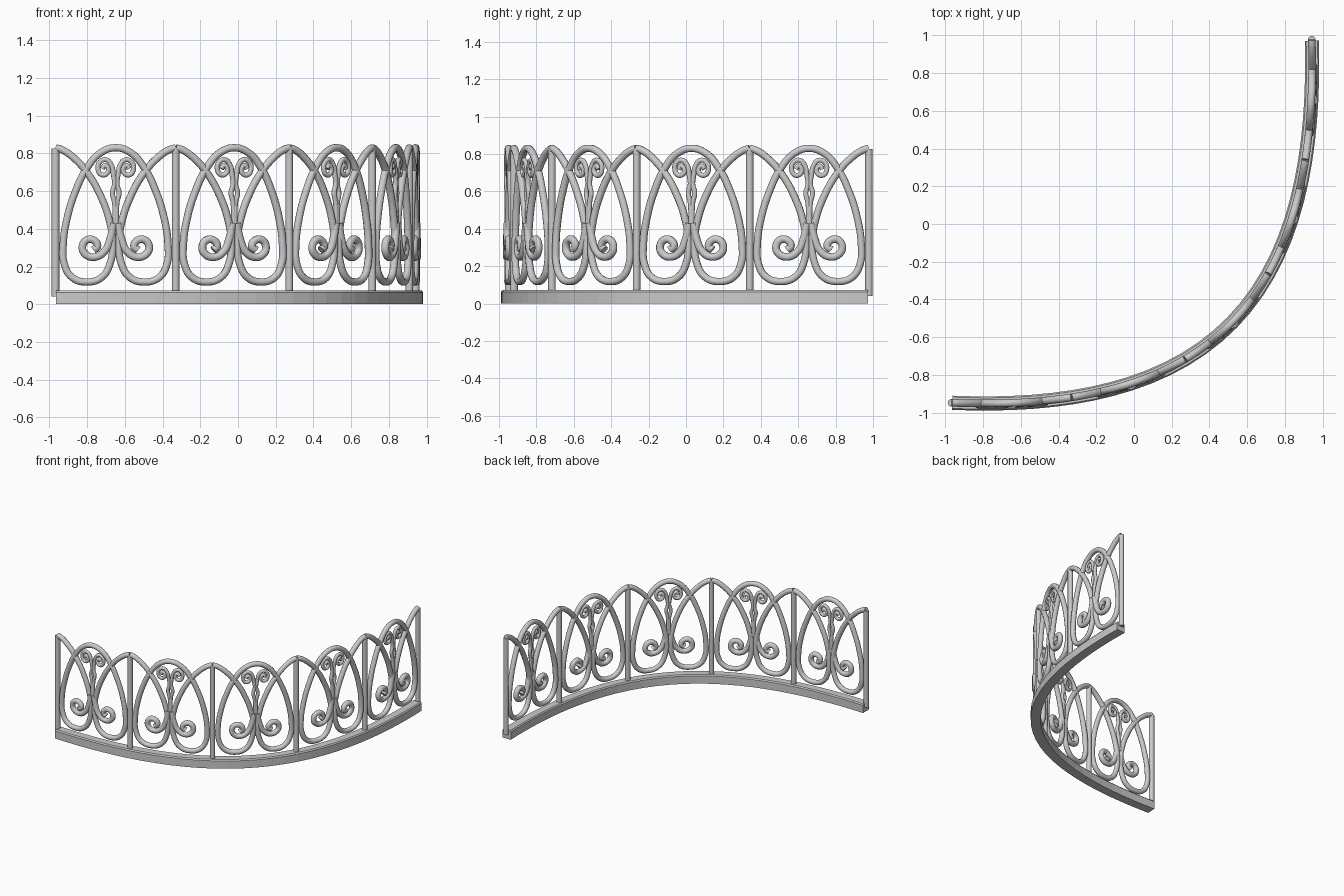
import bpy, bmesh, math
from mathutils import Vector
from mathutils.geometry import interpolate_bezier

if "Cube" in bpy.data.objects:
    bpy.data.objects.remove(bpy.data.objects["Cube"])

PANELS = 5
# plan-view guide curve, measured by arc length
guide = interpolate_bezier(Vector((-.968, -.948, 0)), Vector((.40, -1.007, 0)),
                           Vector((.982, -.41, 0)), Vector((.943, .978, 0)), 400)
dist = [0.0]
for a, b in zip(guide, guide[1:]):
    dist.append(dist[-1] + (b - a).length)
LENGTH = dist[-1]
PITCH = LENGTH / PANELS


def at(s, z=0.0, off=0.0):
    """Point at distance s along the guide, offset outward by off, at height z."""
    s = min(max(s, 0.0), LENGTH)
    i = next((k for k in range(1, len(dist)) if dist[k] >= s), len(dist) - 1)
    a, b = guide[i - 1], guide[i]
    d = (b - a).normalized()
    p = a.lerp(b, (s - dist[i - 1]) / (dist[i] - dist[i - 1]))
    return p + Vector((d.y, -d.x, 0)) * off + Vector((0, 0, z))


def tubes(name, paths, radius):
    """Round bars following smooth paths of 3D points."""
    cu = bpy.data.curves.new(name, 'CURVE')
    cu.dimensions = '3D'
    cu.bevel_depth = radius
    cu.bevel_resolution = 3
    cu.resolution_u = 6
    cu.use_fill_caps = True
    for pts in paths:
        sp = cu.splines.new('BEZIER')
        sp.bezier_points.add(len(pts) - 1)
        for bp, p in zip(sp.bezier_points, pts):
            bp.co = p
            bp.handle_left_type = bp.handle_right_type = 'AUTO'
    ob = bpy.data.objects.new(name, cu)
    bpy.context.collection.objects.link(ob)
    return ob


# base rail: chamfered bar swept along the guide
prof = [(-.0375, 0), (.0375, 0), (.0375, .063), (.03, .072), (-.03, .072), (-.0375, .063)]
bm = bmesh.new()
N = 30
rings = []
for i in range(N + 1):
    s = .004 + (LENGTH - .01) * i / N
    rings.append([bm.verts.new(at(s, z, o)) for o, z in prof])
for r, q in zip(rings, rings[1:]):
    for k in range(len(prof)):
        j = (k + 1) % len(prof)
        bm.faces.new((r[k], r[j], q[j], q[k]))
bm.faces.new(rings[0])
bm.faces.new(rings[-1])
bmesh.ops.recalc_face_normals(bm, faces=bm.faces)
me = bpy.data.meshes.new("base_rail")
bm.to_mesh(me)
bm.free()
bpy.context.collection.objects.link(bpy.data.objects.new("base_rail", me))

# posts between panels
for i in range(PANELS + 1):
    bpy.ops.mesh.primitive_cylinder_add(vertices=16, radius=.02, depth=.787,
                                        location=at(i * PITCH, .4335))
    bpy.context.object.name = f"post_{i}"
    bpy.ops.object.shade_smooth_by_angle()

# left half of one panel: (distance from panel centre, height)
loop = [(-.318, .830), (-.285, .820), (-.22, .775), (-.145, .69), (-.08, .575), (-.035, .45),
        (-.017, .34), (-.03, .215), (-.075, .142), (-.15, .118), (-.23, .142), (-.272, .215),
        (-.277, .32), (-.258, .45), (-.212, .60), (-.15, .725), (-.08, .803), (0, .83)]
lower = [(-.012, .43), (-.03, .345), (-.06, .28), (-.11, .25), (-.16, .265), (-.176, .305),
         (-.15, .342), (-.11, .335), (-.097, .305), (-.118, .288)]
upper = [(-.004, .40), (-.007, .54), (-.018, .592), (-.007, .635), (-.013, .69), (-.022, .735),
         (-.05, .766), (-.083, .755), (-.094, .72), (-.075, .687), (-.046, .694), (-.04, .722),
         (-.06, .735), (-.07, .718)]

# repeat the bars in every panel, mirrored about its centre
arches, low, up = [], [], []
scale = PITCH / .636
for i in range(PANELS):
    c = (i + .5) * PITCH
    full = loop + [(-u, z) for u, z in reversed(loop[:-1])]
    arches.append([at(c + u * scale, z) for u, z in full])
    for sgn in (1, -1):
        low.append([at(c + sgn * u * scale, z, .006) for u, z in lower])
        up.append([at(c + sgn * u * scale, z) for u, z in upper])

tubes("arch_loops", arches, .02)
tubes("lower_scrolls", low, .021)
tubes("upper_scrolls", up, .0135)
